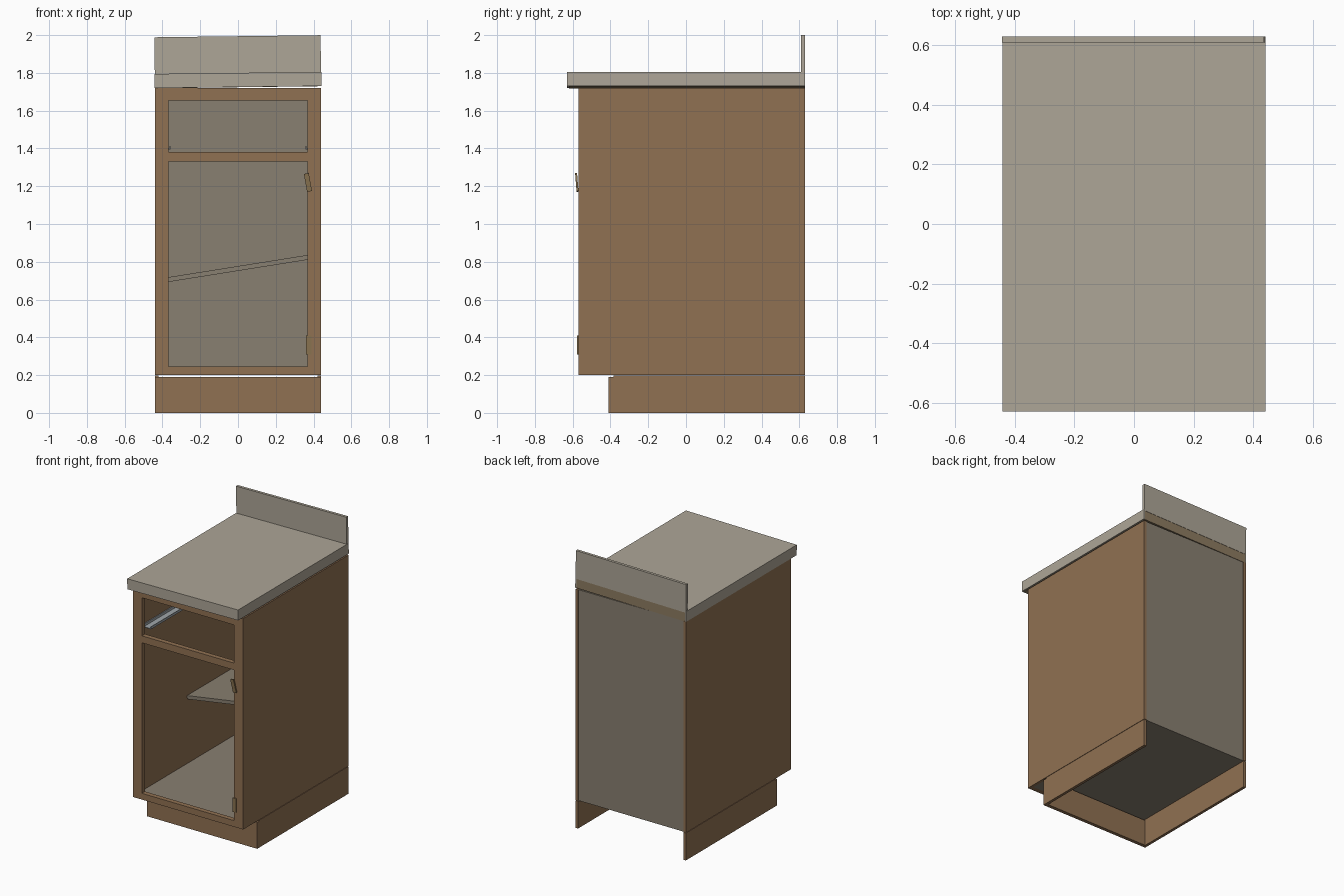
import bpy, bmesh
from mathutils import Matrix, Vector, Euler

if "Cube" in bpy.data.objects:
    bpy.data.objects.remove(bpy.data.objects["Cube"])


def material(name, rgb):
    m = bpy.data.materials.new(name)
    m.diffuse_color = (*rgb, 1)
    m.use_nodes = True
    m.node_tree.nodes["Principled BSDF"].inputs["Base Color"].default_value = m.diffuse_color
    return m


WOOD = material("wood", (0.28, 0.165, 0.085))
PANEL = material("grey_panel", (0.25, 0.215, 0.165))
LAMINATE = material("laminate", (0.42, 0.38, 0.31))
CORE = material("board_core", (0.27, 0.20, 0.12))
METAL = material("steel", (0.35, 0.38, 0.40))
BRASS = material("brass", (0.25, 0.17, 0.08))


def box(name, lo, hi, mat, rot=(0, 0, 0), pivot=None):
    """Box between two corners, optionally rotated about a pivot."""
    lo, hi = Vector(lo), Vector(hi)
    centre = (lo + hi) / 2
    pivot = Vector(pivot) if pivot else centre
    turn = Matrix.Translation(pivot) @ Euler(rot).to_matrix().to_4x4() @ Matrix.Translation(-pivot)
    bm = bmesh.new()
    bmesh.ops.create_cube(bm, size=1, matrix=turn @ Matrix.Translation(centre) @ Matrix.Diagonal((*(hi - lo), 1)))
    mesh = bpy.data.meshes.new(name)
    bm.to_mesh(mesh)
    bm.free()
    mesh.materials.append(mat)
    obj = bpy.data.objects.new(name, mesh)
    bpy.context.collection.objects.link(obj)
    return obj


W = 0.44           # half width
T = 0.02           # panel thickness
BACK = 0.63
FRONT, FRAME_BACK = -0.57, -0.535

# Parts repeated on both sides
for s, side in ((-1, "left"), (1, "right")):
    def pair(name, x0, x1, y0, y1, z0, z1, mat):
        a, b = sorted((s * x0, s * x1))
        box(side + "_" + name, (a, y0, z0), (b, y1, z1), mat)

    pair("side_panel", W - T, W, FRAME_BACK, BACK, 0.2, 1.72, WOOD)
    pair("base_panel", W - T, W, -0.385, BACK, 0, 0.197, WOOD)
    pair("frame_stile", 0.367, W, FRONT, FRAME_BACK, 0.2, 1.72, WOOD)
    # Drawer runner: flat channel with two lips
    pair("runner_web", 0.414, 0.42, -0.48, 0.5, 1.395, 1.418, METAL)
    pair("runner_bottom_lip", 0.36, 0.42, -0.48, 0.5, 1.395, 1.40, METAL)
    pair("runner_edge_lip", 0.358, 0.363, -0.48, 0.5, 1.395, 1.412, METAL)

# Face frame rails
for name, z0, z1 in (("bottom", 0.2, 0.245), ("middle", 1.33, 1.38), ("top", 1.655, 1.72)):
    box(name + "_rail", (-0.367, FRONT, z0), (0.367, FRAME_BACK, z1), WOOD)

# Toe board, floor and back
box("toe_board", (-W, -0.41, 0), (W, -0.385, 0.19), WOOD)
box("cabinet_floor", (-W + T, FRAME_BACK, 0.2), (W - T, 0.605, 0.22), PANEL)
box("back_panel", (-W + T, 0.605, 0.2), (W - T, 0.625, 1.72), PANEL)

# Loose shelf, sloping down to the left
box("shelf", (-0.425, 0.02, 0.752), (0.425, 0.6, 0.777), PANEL, (0, -0.158, 0))

# Hinges left on the right stile
box("lower_hinge", (0.36, -0.577, 0.31), (0.388, FRONT, 0.41), BRASS)
box("upper_hinge", (0.357, -0.583, 1.172), (0.383, -0.573, 1.268), BRASS, (0.08, -0.18, 0))

# Countertop and splash, tipped very slightly
tip = dict(rot=(0, -0.0125, 0), pivot=(0, 0, 1.76))
box("countertop_core", (-0.432, -0.62, 1.724), (0.432, BACK - 0.002, 1.79), CORE, **tip)
box("countertop_surface", (-0.442, -0.63, 1.79), (0.442, BACK, 1.80), LAMINATE, **tip)
box("countertop_front_edge", (-0.442, -0.63, 1.725), (0.442, -0.62, 1.79), LAMINATE, **tip)
for s, side in ((-1, "left"), (1, "right")):
    a, b = sorted((s * 0.432, s * 0.442))
    box("countertop_" + side + "_edge", (a, -0.62, 1.725), (b, BACK, 1.79), LAMINATE, **tip)
box("backsplash", (-0.44, 0.61, 1.80), (0.44, BACK, 1.994), LAMINATE, **tip)
